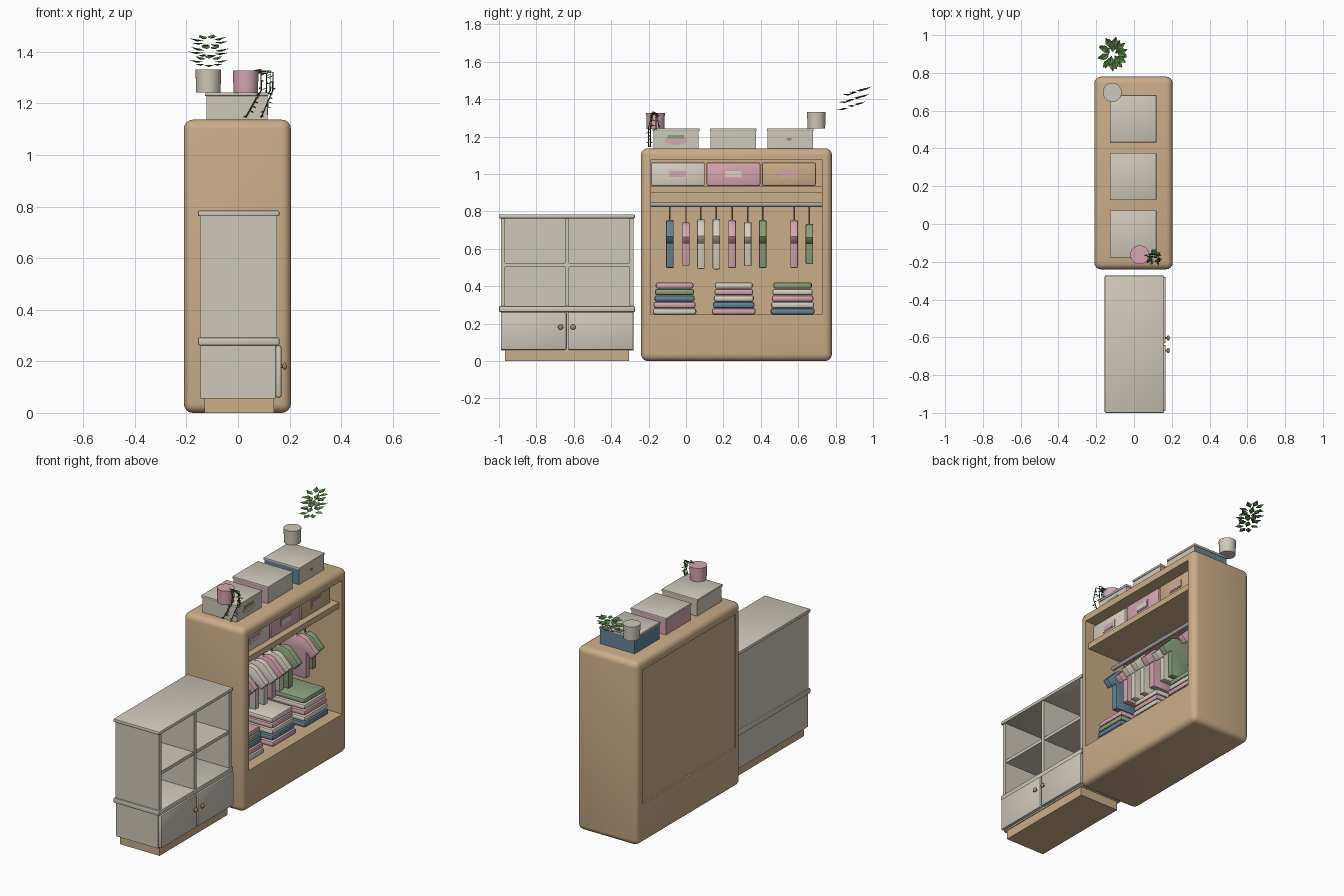
import bpy, bmesh, math, random
from mathutils import Vector, Matrix

if "Cube" in bpy.data.objects:
    bpy.data.objects.remove(bpy.data.objects["Cube"])

random.seed(4)


def material(name, r, g, b):
    m = bpy.data.materials.new(name)
    lin = [((c / 255 + 0.055) / 1.055) ** 2.4 for c in (r, g, b)]
    m.diffuse_color = (*lin, 1)
    m.use_nodes = True
    m.node_tree.nodes["Principled BSDF"].inputs["Base Color"].default_value = m.diffuse_color
    return m


WOOD = material("warm wood", 203, 173, 137)
GREY = material("stone cream", 207, 200, 187)
CREAM = material("cream cloth", 217, 209, 195)
PINK = material("dusty pink", 214, 166, 178)
BLUE = material("slate blue", 100, 134, 152)
SAGE = material("sage green", 140, 162, 124)
LEAF = material("leaf green", 88, 132, 74)
STEM = material("dark stem green", 52, 84, 50)
METAL = material("rail metal", 165, 168, 170)
BRASS = material("brass", 176, 138, 98)


def finish(name, bm, mat, smooth=False):
    bmesh.ops.recalc_face_normals(bm, faces=bm.faces[:])
    me = bpy.data.meshes.new(name)
    bm.to_mesh(me)
    bm.free()
    me.materials.append(mat)
    ob = bpy.data.objects.new(name, me)
    bpy.context.collection.objects.link(ob)
    if smooth:
        bpy.ops.object.select_all(action='DESELECT')
        ob.select_set(True)
        bpy.context.view_layer.objects.active = ob
        bpy.ops.object.shade_smooth_by_angle(angle=math.radians(40))
    return ob


def box(name, x, y, z, mat, bevel=0.0, seg=2):
    bm = bmesh.new()
    bmesh.ops.create_cube(bm, size=1)
    for v in bm.verts:
        v.co = [(a[0] + a[1]) / 2 + c * (a[1] - a[0]) for a, c in zip((x, y, z), v.co)]
    if bevel:
        bmesh.ops.bevel(bm, geom=bm.edges[:], offset=bevel, segments=seg, profile=0.5, affect='EDGES')
    return finish(name, bm, mat, bevel > 0)


def rod(name, a, b, r, mat, seg=16, r2=None):
    a, b = Vector(a), Vector(b)
    bm = bmesh.new()
    bmesh.ops.create_cone(bm, cap_ends=True, segments=seg, radius1=r, radius2=r2 or r, depth=(b - a).length)
    rot = (b - a).to_track_quat('Z', 'Y').to_matrix().to_4x4()
    bmesh.ops.transform(bm, matrix=Matrix.Translation((a + b) / 2) @ rot, verts=bm.verts[:])
    return finish(name, bm, mat, True)


def cut(target, x, y, z):
    c = box("cutter", x, y, z, WOOD)
    c.hide_render = True
    m = target.modifiers.new("cut", 'BOOLEAN')
    m.operation, m.solver, m.object = 'DIFFERENCE', 'EXACT', c
    bpy.context.view_layer.objects.active = target
    bpy.ops.object.modifier_apply(modifier=m.name)
    bpy.data.objects.remove(c)


def leaf(bm, base, direction, length, width):
    # folded pointed leaf
    d = Vector(direction).normalized()
    side = d.cross(Vector((0, 0, 1))).normalized()
    up = side.cross(d)
    b = Vector(base)
    mid, tip = b + d * length * 0.45 - up * width * 0.2, b + d * length
    l, r = b + d * length * 0.45 + side * width / 2, b + d * length * 0.45 - side * width / 2
    vb, vm, vt, vl, vr = [bm.verts.new(p) for p in (b, mid, tip, l, r)]
    for f in ((vb, vm, vl), (vl, vm, vt), (vb, vr, vm), (vr, vt, vm)):
        bm.faces.new(f)


# wardrobe shell, opening on +x, recessed back panel
shell = box("wardrobe_shell", (-0.21, 0.205), (-0.24, 0.78), (0, 1.137), WOOD, 0.035, 4)
cut(shell, (-0.18, 0.4), (-0.187, 0.727), (0.248, 1.077))
cut(shell, (-0.4, -0.2), (-0.187, 0.727), (0.248, 1.077))
box("wardrobe_shelf", (-0.185, 0.185), (-0.19, 0.73), (0.9, 0.936), WOOD)
rod("clothes_rail", (0, -0.187, 0.836), (0, 0.727, 0.836), 0.012, METAL)

# drawers in the top compartment
for i, (mat, tag) in enumerate(((CREAM, PINK), (PINK, CREAM), (WOOD, PINK))):
    y = -0.187 + i * 0.297
    box(f"drawer_{i+1}", (-0.15, 0.15), (y, y + 0.287), (0.937, 1.062), mat, 0.008)
    box(f"drawer_frame_{i+1}", (0.149, 0.153), (y + 0.092, y + 0.195), (0.977, 1.024), mat)
    box(f"drawer_label_{i+1}", (0.15, 0.155), (y + 0.1, y + 0.187), (0.985, 1.016), tag)

# shirts on hangers
half = [(0.0, -0.012), (0.03, 0), (0.07, -0.012), (0.145, -0.088), (0.108, -0.129), (0.075, -0.095), (0.075, -0.257)]
profile = half + [(-x, z) for x, z in reversed(half[1:])]
shirts = ((-0.086, 1, BLUE), (0, .9, PINK), (.08, 1.03, CREAM), (.163, 1.05, CREAM), (.246, 1, PINK),
          (.33, .92, CREAM), (.41, 1, SAGE), (.578, 1, PINK), (.66, .84, SAGE))
for i, (y, s, mat) in enumerate(shirts):
    top = 0.626 + 0.128 * s
    bm = bmesh.new()
    f = bm.faces.new([bm.verts.new((x * s, y - 0.02, top + z * s)) for x, z in profile])
    ext = bmesh.ops.extrude_face_region(bm, geom=[f])
    bmesh.ops.translate(bm, vec=(0, 0.04, 0), verts=[v for v in ext['geom'] if isinstance(v, bmesh.types.BMVert)])
    bmesh.ops.bevel(bm, geom=bm.edges[:], offset=0.006, segments=2, profile=0.5, affect='EDGES')
    finish(f"shirt_{i+1}", bm, mat, True)
    rod(f"hanger_hook_{i+1}", (0, y, top - 0.02), (0, y, 0.83), 0.004, BRASS, 8)

# folded clothes
stacks = ((-0.178, 0.056, (CREAM, PINK, BLUE, SAGE, PINK)), (0.137, 0.374, (PINK, BLUE, CREAM, PINK, CREAM)),
          (0.45, 0.69, (BLUE, CREAM, PINK, CREAM, SAGE)))
for i, (y0, y1, mats) in enumerate(stacks):
    for j, mat in enumerate(mats):
        d = 0.004 * j + random.uniform(0, 0.004)
        z = 0.249 + j * 0.0345
        box(f"folded_cloth_{i+1}_{j+1}", (-0.13 + d, 0.145 - d), (y0 + d, y1 - d), (z, z + 0.0335), mat, 0.012)

# storage boxes on top, cream front plates
for i, mat in enumerate((GREY, PINK, BLUE)):
    y = -0.178 + i * 0.305
    box(f"storage_box_{i+1}", (-0.123, 0.112), (y + 0.004, y + 0.246), (1.137, 1.23), mat)
    box(f"storage_front_{i+1}", (0.111, 0.114), (y + 0.004, y + 0.246), (1.138, 1.229), GREY)
    box(f"storage_lid_{i+1}", (-0.128, 0.118), (y, y + 0.25), (1.229, 1.243), GREY, 0.003)
badge = rod("box_badge", (0.113, 0, 0), (0.116, 0, 0), 0.06, PINK, 24)
badge.scale = (1, 1, 0.42)
badge.location = (0, -0.053, 1.18)
box("badge_stripe", (0.114, 0.118), (-0.1, -0.01), (1.19, 1.208), SAGE)
box("box_tag", (0.112, 0.117), (0.54, 0.565), (1.18, 1.192), BRASS)

# open shelf cabinet
box("cabinet_plinth", (-0.13, 0.14), (-0.968, -0.305), (0, 0.06), WOOD)
box("cabinet_base", (-0.145, 0.145), (-0.99, -0.28), (0.055, 0.265), GREY)
box("cabinet_counter", (-0.155, 0.16), (-1.0, -0.273), (0.262, 0.293), GREY, 0.006)
box("cabinet_top", (-0.155, 0.16), (-1.0, -0.273), (0.763, 0.784), GREY, 0.005)
box("cabinet_back", (-0.147, -0.13), (-0.99, -0.28), (0.29, 0.766), GREY)
for n, y0, y1 in (("left", -0.99, -0.967), ("divider", -0.647, -0.625), ("right", -0.303, -0.28)):
    box(f"cabinet_wall_{n}", (-0.14, 0.152), (y0, y1), (0.29, 0.766), GREY)
box("cabinet_shelf", (-0.14, 0.147), (-0.97, -0.3), (0.503, 0.523), GREY)
for n, y0, y1, k in (("left", -0.99, -0.64, -0.67), ("right", -0.632, -0.28, -0.604)):
    box(f"cabinet_door_{n}", (0.145, 0.168), (y0, y1), (0.06, 0.262), GREY, 0.007)
    rod(f"knob_stem_{n}", (0.165, k, 0.181), (0.18, k, 0.181), 0.006, BRASS, 12)
    bm = bmesh.new()
    bmesh.ops.create_uvsphere(bm, u_segments=16, v_segments=10, radius=0.014)
    bmesh.ops.transform(bm, matrix=Matrix.Translation((0.181, k, 0.181)) @ Matrix.Diagonal((0.6, 1, 1, 1)), verts=bm.verts[:])
    finish(f"knob_{n}", bm, BRASS, True)

# pots
rod("cream_pot", (-0.115, 0.697, 1.243), (-0.115, 0.697, 1.331), 0.047, GREY, 32, 0.05)
rod("pink_pot", (0.03, -0.163, 1.24), (0.03, -0.163, 1.327), 0.047, PINK, 32, 0.05)

# leaf rosette floating behind the wardrobe, three tiers
bm = bmesh.new()
for t, (cy, cz, rad) in enumerate(((0.885, 1.362, 0.072), (0.9, 1.4, 0.08), (0.915, 1.44, 0.075))):
    for k in range(8):
        a = (k + t / 3) * math.tau / 8
        c, s = math.cos(a), math.sin(a)
        leaf(bm, (-0.113 + c * 0.022, cy + s * 0.025, cz + s * 0.012),
             (c, s * 1.1, 0.12 + 0.2 * s), rad - 0.018, 0.036)
finish("rosette_leaves", bm, LEAF)

# trailing vine from the pink pot
bm = bmesh.new()
for n, (ex, ey, bx) in enumerate(((0.03, -0.19, 0.09), (0.06, -0.16, 0.125), (0.09, -0.2, 0.135), (0.1, -0.145, 0.11))):
    pts = [Vector(p) for p in ((0.055, -0.163, 1.325), (bx, (ey - 0.163) / 2, 1.333 - n * 0.006),
                               (bx, ey, 1.25), ((bx + ex) / 2, ey, 1.2), (ex, ey, 1.145))]
    cu = bpy.data.curves.new("vine_stem", 'CURVE')
    cu.dimensions, cu.bevel_depth, cu.bevel_resolution = '3D', 0.0025, 1
    sp = cu.splines.new('POLY')
    sp.points.add(4)
    for p, q in zip(sp.points, pts):
        p.co = (*q, 1)
    cu.materials.append(STEM)
    bpy.context.collection.objects.link(bpy.data.objects.new(f"vine_stem_{n+1}", cu))
    for a, b in zip(pts, pts[1:]):
        for k in range(3):
            ang = random.uniform(0, math.tau)
            leaf(bm, a.lerp(b, (k + 0.5) / 3), (math.cos(ang), math.sin(ang), -0.4), 0.022, 0.014)
finish("vine_leaves", bm, LEAF)
